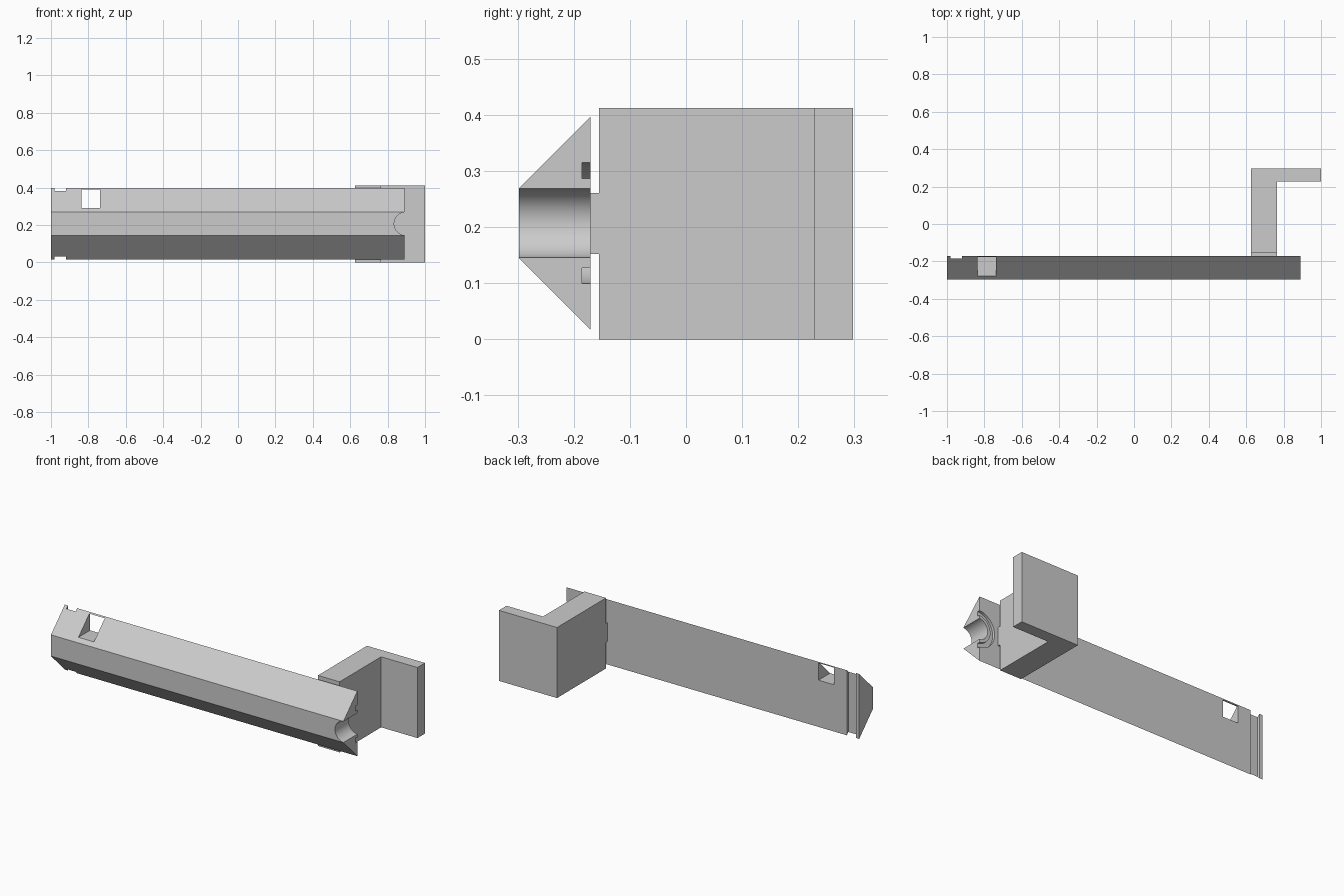
import bpy, bmesh, math
from mathutils import Matrix

if "Cube" in bpy.data.objects:
    bpy.data.objects.remove(bpy.data.objects["Cube"])

grey = bpy.data.materials.new("light grey")
grey.diffuse_color = (0.6, 0.6, 0.6, 1)
grey.use_nodes = True
grey.node_tree.nodes["Principled BSDF"].inputs["Base Color"].default_value = grey.diffuse_color


def extrude(name, profile, place, offset):
    """Extrude a flat outline: place maps 2D to 3D, offset is the extrusion vector."""
    bm = bmesh.new()
    face = bm.faces.new([bm.verts.new(place(*p)) for p in profile])
    new = bmesh.ops.extrude_face_region(bm, geom=[face])["geom"]
    bmesh.ops.translate(bm, vec=offset,
                        verts=[v for v in new if isinstance(v, bmesh.types.BMVert)])
    bmesh.ops.recalc_face_normals(bm, faces=bm.faces)
    me = bpy.data.meshes.new(name)
    bm.to_mesh(me)
    bm.free()
    ob = bpy.data.objects.new(name, me)
    bpy.context.collection.objects.link(ob)
    me.materials.append(grey)
    return ob


def box(name, x0, x1, y0, y1, z0, z1):
    return extrude(name, [(x0, y0), (x1, y0), (x1, y1), (x0, y1)],
                   lambda x, y: (x, y, z0), (0, 0, z1 - z0))


def arc(r, a0, a1, n=48):
    """Points on an arc around the end notch centre."""
    return [(0.897 + r * math.cos(a0 + (a1 - a0) * i / n),
             0.207 + r * math.sin(a0 + (a1 - a0) * i / n)) for i in range(n + 1)]


# Bevelled bar
bar = extrude("bar", [(-0.17, 0.017), (-0.17, 0.397), (-0.298, 0.269), (-0.298, 0.145)],
              lambda y, z: (-1, y, z), (1.89, 0, 0))

# Cutters: window, end groove, half round notch and the ring groove around it
cutters = [
    box("window_cutter", -0.837, -0.737, -0.4, 0, 0.29, 0.39),
    box("groove_cutter", -0.98, -0.92, -0.184, -0.1, -0.1, 0.5),
    extrude("notch_cutter", arc(0.062, 0, 2 * math.pi * 63 / 64, 63),
            lambda x, z: (x, -0.4, z), (0, 0.4, 0)),
    extrude("ring_cutter",
            arc(0.108, 0.4 * math.pi, 1.6 * math.pi) + arc(0.08, 1.6 * math.pi, 0.4 * math.pi),
            lambda x, z: (x, -0.185, z), (0, 0.1, 0)),
]
for c in cutters:
    c.hide_render = True
    c.hide_viewport = True
    mod = bar.modifiers.new(c.name, "BOOLEAN")
    mod.operation = "DIFFERENCE"
    mod.solver = "EXACT"
    mod.object = c

# Apply the cuts, then remove the helpers
dg = bpy.context.evaluated_depsgraph_get()
bar.data = bpy.data.meshes.new_from_object(bar.evaluated_get(dg))
bar.modifiers.clear()
for c in cutters:
    bpy.data.objects.remove(c)
bpy.context.view_layer.objects.active = bar
bar.select_set(True)
bpy.ops.object.shade_smooth_by_angle(angle=math.radians(30))

# L-shaped bracket and its joining tab
extrude("bracket", [(0.625, -0.155), (0.765, -0.155), (0.765, 0.228), (1, 0.228),
                    (1, 0.298), (0.625, 0.298)],
        lambda x, y: (x, y, 0), (0, 0, 0.412))
box("joining_tab", 0.625, 0.765, -0.17, -0.155, 0.152, 0.261)
